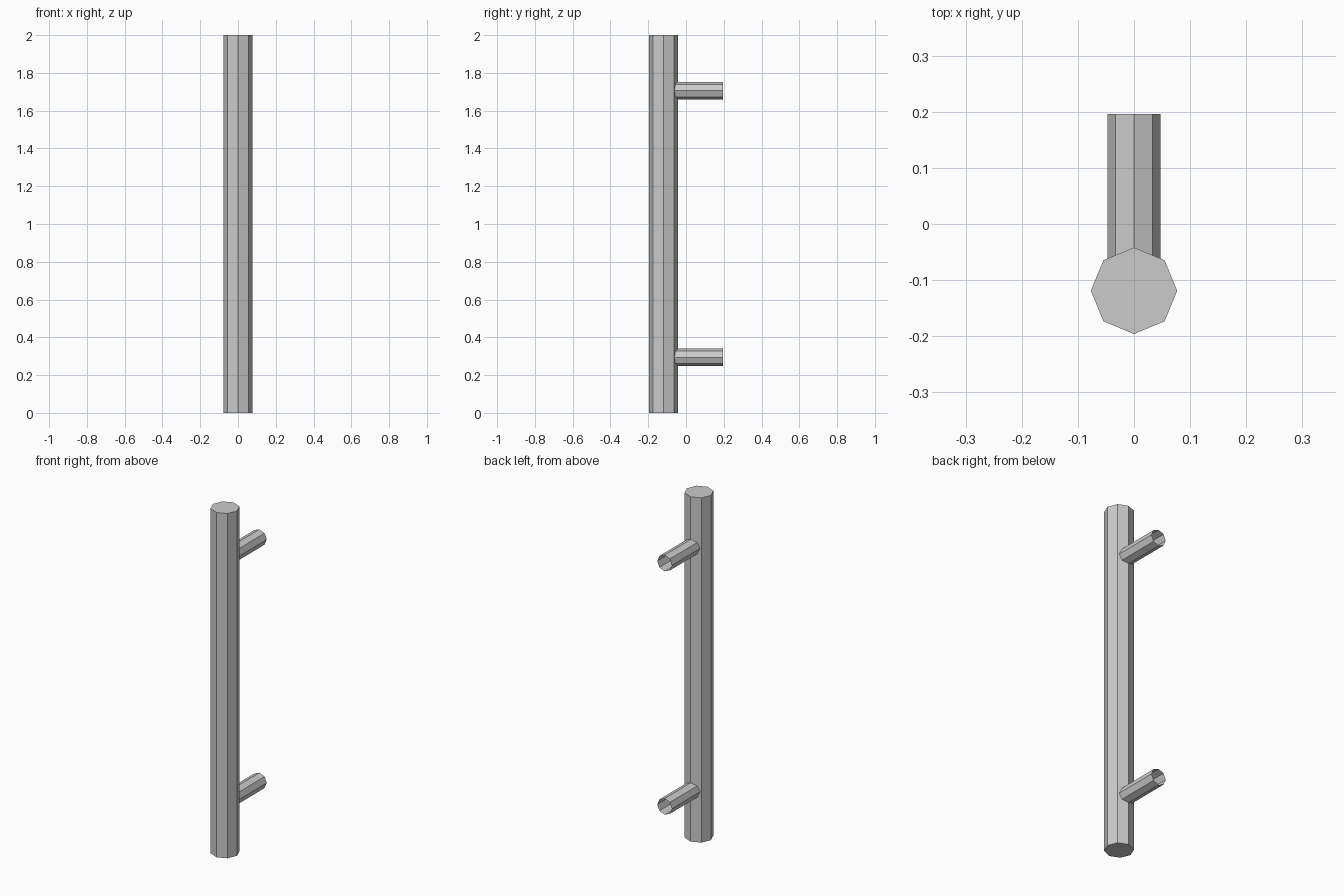
import bpy, bmesh
from math import sin, cos, tan, pi

if "Cube" in bpy.data.objects:
    bpy.data.objects.remove(bpy.data.objects["Cube"])

SIDES = 8
BAR_R, BAR_Y, HEIGHT = 0.077, -0.119, 2.0
POST_R, POST_END = 0.047, 0.196


def ring(bm, point):
    """One octagonal loop; point maps (cos, sin) to a position."""
    return [bm.verts.new(point(cos(2 * pi * i / SIDES), sin(2 * pi * i / SIDES)))
            for i in range(SIDES)]


def tube(name, point_a, point_b, capped):
    bm = bmesh.new()
    a, b = ring(bm, point_a), ring(bm, point_b)
    for i in range(SIDES):
        j = (i + 1) % SIDES
        bm.faces.new((a[i], a[j], b[j], b[i]))
    if capped:
        bm.faces.new(a[::-1])
        bm.faces.new(b)
    bmesh.ops.recalc_face_normals(bm, faces=bm.faces[:])
    mesh = bpy.data.meshes.new(name)
    bm.to_mesh(mesh)
    bm.free()
    bpy.context.collection.objects.link(bpy.data.objects.new(name, mesh))


def bar_back(x):
    """Depth of the bar's rear facets at x, so posts meet them snugly."""
    return BAR_Y + BAR_R - abs(x) * tan(pi / 8) - 0.001


# Upright grip bar
tube("grip_bar",
     lambda c, s: (BAR_R * c, BAR_Y + BAR_R * s, 0),
     lambda c, s: (BAR_R * c, BAR_Y + BAR_R * s, HEIGHT), True)

# Mounting posts, open at the wall end
for name, z in (("lower_post", 0.294), ("upper_post", 1.706)):
    tube(name,
         lambda c, s: (POST_R * c, bar_back(POST_R * c), z + POST_R * s),
         lambda c, s: (POST_R * c, POST_END, z + POST_R * s), False)
